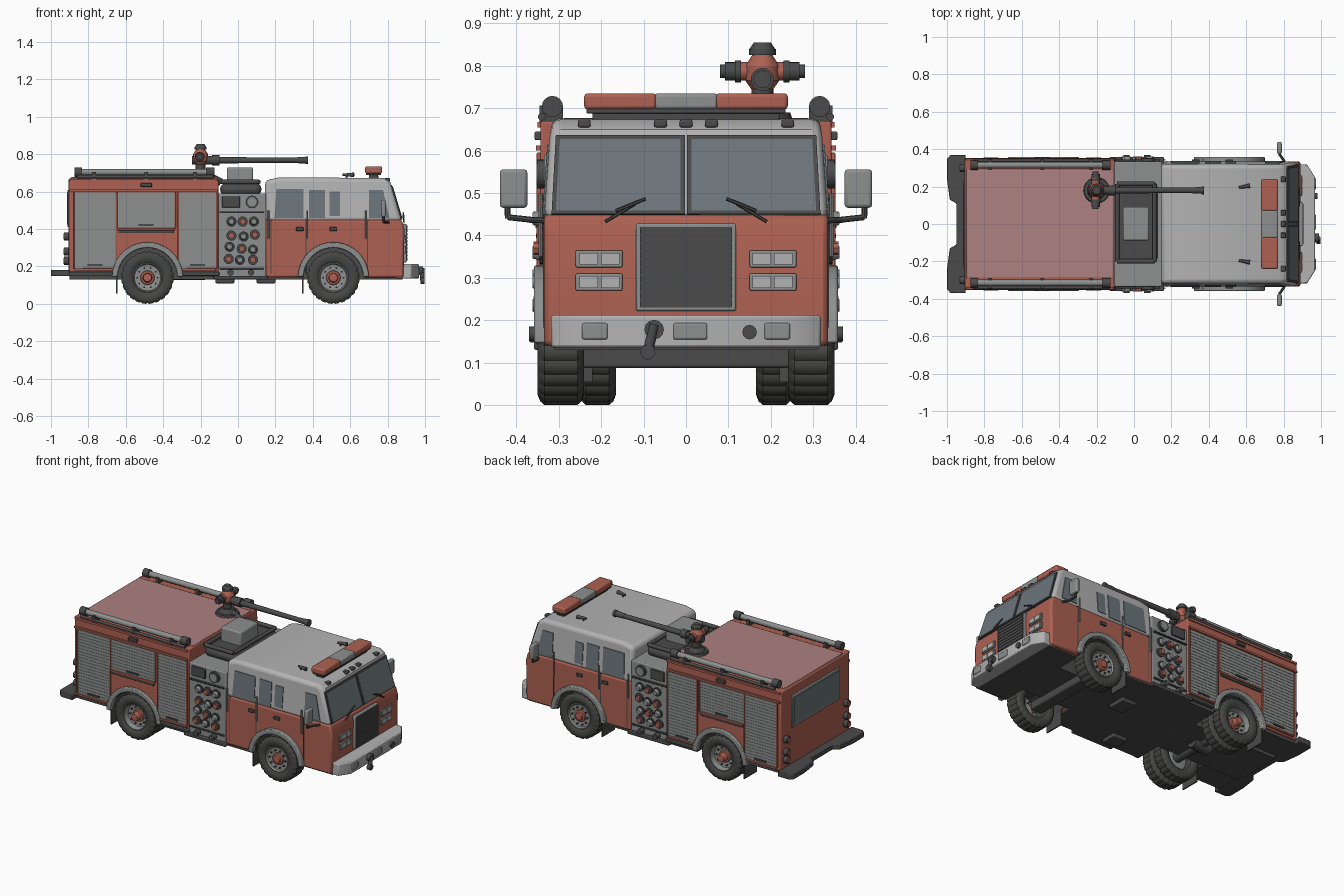
import bpy, bmesh
from math import sin, cos, pi, radians
from mathutils import Vector, Matrix


def material(name, rgb):
    m = bpy.data.materials.new(name)
    m.diffuse_color = (*rgb, 1)
    return m


RED = material("red_paint", (0.42, 0.12, 0.085))
ROOF = material("faded_red", (0.42, 0.22, 0.22))
WHITE = material("pale_paint", (0.45, 0.45, 0.45))
STEEL = material("steel", (0.27, 0.28, 0.28))
DARK = material("dark_metal", (0.07, 0.07, 0.07))
TYRE = material("rubber", (0.06, 0.06, 0.058))
GLASS = material("glass", (0.15, 0.18, 0.20))


def finish(name, bm, mat, mirror=False, bevel=0, segs=2):
    bmesh.ops.remove_doubles(bm, verts=bm.verts, dist=1e-5)
    bmesh.ops.recalc_face_normals(bm, faces=bm.faces)
    for f in bm.faces:
        f.smooth = True
    for e in bm.edges:
        e.smooth = e.calc_face_angle(0) < 0.6
    me = bpy.data.meshes.new(name)
    bm.to_mesh(me)
    bm.free()
    me.materials.append(mat)
    ob = bpy.data.objects.new(name, me)
    bpy.context.collection.objects.link(ob)
    if bevel:
        b = ob.modifiers.new("bevel", "BEVEL")
        b.width, b.segments, b.limit_method, b.angle_limit = bevel, segs, "ANGLE", radians(40)
    if mirror:
        m = ob.modifiers.new("mirror", "MIRROR")
        m.use_axis = (False, True, False)
    return ob


def boxes(name, items, mat, **kw):
    """Each item is x0, x1, y0, y1, z0, z1."""
    bm = bmesh.new()
    for x0, x1, y0, y1, z0, z1 in items:
        m = Matrix.Translation(((x0 + x1) / 2, (y0 + y1) / 2, (z0 + z1) / 2)) @ Matrix.Diagonal((x1 - x0, y1 - y0, z1 - z0, 1))
        bmesh.ops.create_cube(bm, size=1, matrix=m)
    return finish(name, bm, mat, **kw)


def slab(name, pts, vec, mat, taper=None, **kw):
    """Polygon extruded by a vector."""
    bm = bmesh.new()
    f = bm.faces.new([bm.verts.new(p) for p in pts])
    r = bmesh.ops.extrude_face_region(bm, geom=[f])
    bmesh.ops.translate(bm, vec=vec, verts=[v for v in r["geom"] if isinstance(v, bmesh.types.BMVert)])
    if taper:
        for v in bm.verts:
            v.co.y *= taper(v.co.z)
    return finish(name, bm, mat, **kw)


def rods(name, items, mat, n=16, **kw):
    """Each item is start, end, radius[, end radius]."""
    bm = bmesh.new()
    for p, q, r, *r2 in items:
        p, q = Vector(p), Vector(q)
        m = Matrix.Translation((p + q) / 2) @ (q - p).to_track_quat("Z", "Y").to_matrix().to_4x4()
        bmesh.ops.create_cone(bm, cap_ends=True, segments=n, radius1=r, radius2=r2[0] if r2 else r,
                              depth=(q - p).length, matrix=m)
    return finish(name, bm, mat, **kw)


def lathe(name, prof, cx, cz, mat, n=64, tread=0):
    """Profile of (radius, y) spun about the axle, with optional tread cuts."""
    bm = bmesh.new()
    rings = []
    for i in range(n):
        a = 2 * pi * i / n
        cut = tread if i % 4 == 0 else 0
        rings.append([bm.verts.new((cx + (r - cut * (r > 0.13)) * cos(a), y, cz + (r - cut * (r > 0.13)) * sin(a))) for r, y in prof])
    for i in range(n):
        A, B = rings[i], rings[(i + 1) % n]
        for j in range(len(prof) - 1):
            bm.faces.new((A[j], B[j], B[j + 1], A[j + 1]))
    return finish(name, bm, mat, mirror=True)


def arc(cx, cz, r, a0, a1, n=16):
    return [(cx + r * cos(radians(a0 + (a1 - a0) * i / n)), cz + r * sin(radians(a0 + (a1 - a0) * i / n))) for i in range(n + 1)]


def side(pts, y):
    return [(x, y, z) for x, z in pts]


RX, FX, AZ = -0.484, 0.51, 0.14

# Main bodies with wheel arches
body = [(-0.905, 0.17)] + arc(RX, AZ, 0.165, 169.5, 10.5) + [(-0.105, 0.17), (-0.105, 0.67), (-0.905, 0.67)]
slab("rear_body", side(body, -0.343), (0, 0.686, 0), RED, bevel=0.006)
boxes("rear_roof", [(-0.895, -0.11, -0.29, 0.29, 0.66, 0.677)], ROOF, bevel=0.004)
cab = [(0.145, 0.14)] + arc(FX, AZ, 0.165, 180, 0) + [(0.885, 0.14), (0.89, 0.40), (0.875, 0.45), (0.145, 0.45)]
slab("cab_lower", side(cab, -0.335), (0, 0.67, 0), RED, bevel=0.012)
top = [(0.145, 0.44), (0.878, 0.44), (0.815, 0.65), (0.78, 0.673), (0.22, 0.676), (0.145, 0.66)]
slab("cab_upper", side(top, -0.335), (0, 0.67, 0), WHITE, taper=lambda z: 1 if z < 0.5 else 0.95, bevel=0.022, segs=3)
boxes("pump_housing", [(-0.11, 0.15, -0.335, 0.335, 0.14, 0.59)], STEEL, bevel=0.006)
boxes("chassis", [(-0.9, 0.86, -0.16, 0.16, 0.13, 0.3), (-0.90, -0.66, -0.33, 0.33, 0.15, 0.18),
                  (-0.31, 0.34, -0.33, 0.33, 0.13, 0.17), (0.68, 0.88, -0.31, 0.31, 0.13, 0.17)], DARK)
boxes("underside_tanks", [(-0.12, -0.02, -0.30, -0.2, 0.11, 0.14), (0.1, 0.2, 0.02, 0.14, 0.11, 0.14)], DARK, bevel=0.005)


# Wheels, axles, fenders, mud flaps
def tyre_profile(y0, y1):
    half = [(0.08, 0.012), (0.09, 0.004), (0.115, 0), (0.131, 0.006), (0.14, 0.016)]
    return [(r, y1 - d) for r, d in half] + [(r, y0 + d) for r, d in reversed(half)] + [(0.08, y1 - 0.012)]


for nm, cx, y0, y1 in (("front", FX, 0.24, 0.35), ("rear_outer", RX, 0.263, 0.35), ("rear_inner", RX, 0.165, 0.252)):
    lathe(nm + "_tyre", tyre_profile(y0, y1), cx, AZ, TYRE, n=96, tread=0.005)
    dish = 0.02 if nm == "front" else 0.045
    lathe(nm + "_rim", [(0.083, y1 - 0.014), (0.076, y1 - 0.01), (0.07, y1 - dish), (0.03, y1 - dish - 0.005), (0, y1 - dish - 0.005)], cx, AZ, STEEL, n=32)
    if "inner" not in nm:
        lathe(nm + "_hub", [(0.04, y1 - dish - 0.01), (0.036, y1 - dish + 0.006), (0.026, y1 - dish + 0.008), (0.022, y1 - 0.004), (0, y1)], cx, AZ, RED, n=16)
        rods(nm + "_wheel_nuts", [((cx + x, y1 - dish - 0.01, z), (cx + x, y1 - dish + 0.01, z), 0.005)
                                  for x, z in arc(0, AZ, 0.054, 0, 324, 9)], DARK, n=6, mirror=True)
for nm, cx in (("front", FX), ("rear", RX)):
    ring = arc(cx, AZ, 0.19, 178, 2, 20) + arc(cx, AZ, 0.16, 2, 178, 20)
    slab(nm + "_fender", side(ring, 0.325), (0, 0.033, 0), STEEL, mirror=True, bevel=0.005)
    liner = arc(cx, AZ, 0.164, 176, 4, 20) + arc(cx, AZ, 0.159, 4, 176, 20)
    slab(nm + "_arch_liner", side(liner, 0.15), (0, 0.18, 0), DARK, mirror=True)
    boxes(nm + "_mud_flap", [(cx - 0.167, cx - 0.159, 0.22, 0.345, 0.055, 0.17)], DARK, mirror=True)
rods("rear_axle", [((RX, -0.3, AZ), (RX, 0.3, AZ), 0.03), ((RX - 0.06, 0, AZ), (RX + 0.06, 0, AZ), 0.05, 0.04),
                   ((RX, 0, 0.14), (0.3, 0, 0.15), 0.015)], DARK)
boxes("front_axle", [(FX - 0.04, FX + 0.04, -0.25, 0.25, 0.087, 0.14)], DARK, bevel=0.008)

# Roller shutters, rails and trim on the rear body
DOORS = [(-0.875, -0.655, 0.19, 0.595), (-0.645, -0.34, 0.405, 0.595), (-0.315, -0.118, 0.19, 0.595)]
slats, frames = [], []
for x0, x1, z0, z1 in DOORS:
    n = round((z1 - z0) / 0.019)
    s = (z1 - z0) / n
    slats += [(x0, x1, 0.338, 0.3455, z0, z1)]
    slats += [(x0, x1, 0.338, 0.3475, z0 + i * s + 0.0015, z0 + (i + 1) * s - 0.0015) for i in range(n)]
    frames += [(x0 - 0.008, x0, 0.335, 0.352, z0, z1), (x1, x1 + 0.008, 0.335, 0.352, z0, z1), (x0, x1, 0.335, 0.354, z0 - 0.012, z0)]
boxes("shutter_slats", slats, STEEL, mirror=True)
boxes("shutter_frames", frames, RED, mirror=True, bevel=0.002)
boxes("shutter_handles", [((a + b) / 2 - 0.04, (a + b) / 2 + 0.04, 0.345, 0.355, c + 0.012, c + 0.022) for a, b, c, d in DOORS], DARK, mirror=True)
boxes("body_rail", [(-0.9, -0.11, 0.335, 0.354, 0.60, 0.612), (-0.9, -0.11, 0.335, 0.35, 0.655, 0.668)], RED, mirror=True)
boxes("side_markers", [(-0.52, -0.46, 0.34, 0.357, 0.625, 0.645), (-0.64, -0.345, 0.34, 0.35, 0.378, 0.393)], DARK, mirror=True, bevel=0.003)

# Suction hoses along the roof edges
rods("suction_hoses", [((-0.86, 0.315, 0.704), (-0.15, 0.315, 0.704), 0.017)], STEEL, mirror=True)
rods("hose_couplings", [((-0.875, 0.315, 0.704), (-0.835, 0.315, 0.704), 0.025), ((-0.17, 0.315, 0.704), (-0.125, 0.315, 0.704), 0.025),
                        ((-0.86, 0.34, 0.68), (-0.13, 0.34, 0.68), 0.009)], DARK, mirror=True)
boxes("hose_brackets", [(x, x + 0.02, 0.29, 0.345, 0.665, 0.706) for x in (-0.78, -0.5, -0.24)], DARK, mirror=True)

# Rear step, window and lamps
step = [(-1, -0.24), (-1, -0.35), (-0.98, -0.37), (-0.90, -0.37), (-0.90, 0.37), (-0.98, 0.37), (-1, 0.35), (-1, 0.24),
        (-0.985, 0.13), (-0.95, 0.11), (-0.95, -0.11), (-0.985, -0.13)]
slab("rear_step", [(x, y, 0.148) for x, y in step], (0, 0, 0.034), DARK, bevel=0.004)
boxes("rear_window_frame", [(-0.912, -0.90, -0.24, 0.24, 0.41, 0.61)], STEEL, bevel=0.004)
boxes("rear_window", [(-0.915, -0.90, -0.222, 0.222, 0.425, 0.595)], GLASS)
rods("tail_lamps", [((-0.93, 0.3, z), (-0.90, 0.3, z), 0.022) for z in (0.23, 0.28, 0.36)], DARK, mirror=True)
rods("tail_lamp_lenses", [((-0.934, 0.3, z), (-0.92, 0.3, z), 0.016) for z in (0.23, 0.28, 0.36)], RED, mirror=True)

# Pump panel: gauges, outlets, caps
PORTS = [(-0.035, 0.44), (0.025, 0.44), (0.085, 0.44), (-0.035, 0.365), (0.03, 0.36), (0.09, 0.37),
         (-0.045, 0.305), (0.02, 0.295), (0.08, 0.29), (-0.05, 0.24), (0.01, 0.235), (0.08, 0.235)]
rods("pump_gauges", [((0.075, 0.33, 0.545), (0.075, 0.35, 0.545), 0.034)] + [((x, 0.33, z), (x, 0.345, z), 0.027) for x, z in PORTS], DARK, n=20, mirror=True)
rods("pump_outlets", [((x, 0.34, z), (x, 0.362, z), 0.021, 0.014) for x, z in PORTS[::2]] + [((0.075, 0.34, 0.545), (0.075, 0.353, 0.545), 0.025)], STEEL, n=12, mirror=True)
rods("pump_caps", [((x, 0.34, z), (x, 0.36, z), 0.016) for x, z in PORTS[1::2]], RED, n=8, mirror=True)
boxes("pump_panel_trim", [(-0.085, 0.01, 0.33, 0.345, 0.515, 0.575), (-0.1, 0.14, 0.33, 0.345, 0.485, 0.495),
                          (-0.1, 0.14, 0.33, 0.343, 0.185, 0.195)], DARK, mirror=True, bevel=0.003)
boxes("running_board", [(-0.13, 0.16, 0.30, 0.358, 0.13, 0.15), (-0.3, -0.1, 0.30, 0.352, 0.15, 0.17)], DARK, mirror=True, bevel=0.004)
rods("low_inlets", [((x, 0.33, 0.168), (x, 0.37, 0.168), 0.017) for x in (-0.04, 0.07)], DARK, n=12, mirror=True)

# Deck behind the cab
boxes("deck_tray", [(-0.095, 0.125, -0.21, 0.225, 0.58, 0.645)], DARK, bevel=0.03, segs=4)
boxes("deck_locker", [(-0.06, 0.08, -0.088, 0.092, 0.63, 0.73)], STEEL, bevel=0.008)
DECK = [(-0.09, -0.20), (0.11, -0.20), (0.11, 0.215), (-0.09, 0.215)]
rods("deck_pipe", [((*DECK[i], 0.652), (*DECK[(i + 1) % 4], 0.652), 0.012) for i in range(4)]
     + [((-0.09, 0.18, 0.65), (-0.17, 0.18, 0.69), 0.02)], DARK, n=12)

# Water cannon
C = (-0.2, 0.18)


def up(z0, z1, *r):
    return ((*C, z0), (*C, z1), *r)


rods("cannon_base", [up(0.67, 0.69, 0.072, 0.066), up(0.69, 0.715, 0.05, 0.036), up(0.715, 0.75, 0.026),
                     up(0.825, 0.84, 0.032), up(0.84, 0.855, 0.03, 0.02)], DARK, n=20)
rods("cannon_body", [up(0.745, 0.765, 0.026, 0.04), up(0.765, 0.8, 0.04), up(0.8, 0.828, 0.04, 0.022),
                     ((-0.205, 0.115, 0.787), (-0.205, 0.245, 0.787), 0.022)], RED, n=20)
rods("cannon_wheels", [((-0.205, 0.18 + s * a, 0.787), (-0.205, 0.18 + s * b, 0.787), r) for s in (-1, 1)
                       for a, b, r in ((0.05, 0.064, 0.026), (0.064, 0.088, 0.022), (0.088, 0.1, 0.016))], DARK)
rods("cannon_barrel", [((-0.245, 0.18, 0.768), (-0.13, 0.18, 0.768), 0.022), ((-0.14, 0.18, 0.768), (-0.10, 0.18, 0.768), 0.027),
                       ((-0.11, 0.18, 0.768), (0.31, 0.18, 0.768), 0.017, 0.014), ((0.30, 0.18, 0.768), (0.36, 0.18, 0.768), 0.015, 0.018),
                       ((0.36, 0.18, 0.768), (0.375, 0.18, 0.768), 0.021)], DARK, n=20)


# Cab glass
def wind(t0, t1, b0, b1, z0, z1, dx):
    f = lambda z: 0.878 - (z - 0.44) * 0.3 + dx
    return [(f(z0), b0, z0), (f(z0), b1, z0), (f(z1), t1, z1), (f(z1), t0, z1)]


slab("windscreen_surround", wind(0.002, 0.307, 0.002, 0.317, 0.448, 0.634, -0.008), (0.011, 0, 0.003), DARK, mirror=True)
slab("windscreen", wind(0.013, 0.298, 0.013, 0.307, 0.457, 0.625, -0.002), (0.008, 0, 0.002), GLASS, mirror=True)
WIN = [[(0.195, 0.46), (0.35, 0.46), (0.35, 0.615), (0.205, 0.615)], [(0.38, 0.46), (0.465, 0.46), (0.465, 0.61), (0.38, 0.61)],
       [(0.49, 0.47), (0.545, 0.47), (0.545, 0.60), (0.49, 0.60)], [(0.70, 0.46), (0.81, 0.46), (0.775, 0.61), (0.70, 0.61)]]
for i, w in enumerate(WIN):
    leaned = [(x, 0.334 if z < 0.5 else 0.323, z) for x, z in w]
    slab(f"side_window_{i + 1}", leaned, (0, 0.004, 0), GLASS, mirror=True)
boxes("door_gaps", [(x, x + 0.005, 0.33, 0.337, 0.16, 0.45) for x in (0.175, 0.36, 0.69)], DARK, mirror=True)
rods("grab_rails", [((x, 0.343, 0.35), (x, 0.343, 0.50), 0.005) for x in (0.163, 0.37, 0.685)], STEEL, n=8, mirror=True)
boxes("door_handles", [(0.31, 0.35, 0.33, 0.345, 0.39, 0.41), (0.49, 0.53, 0.33, 0.345, 0.39, 0.41)], DARK, mirror=True, bevel=0.003)
rods("wipers", [((0.888, 0.19, 0.433), (0.882, 0.12, 0.475), 0.004), ((0.884, 0.095, 0.487), (0.887, 0.165, 0.458), 0.004)], DARK, n=6, mirror=True)

# Grille and headlamps
boxes("grille_frame", [(0.88, 0.902, -0.118, 0.118, 0.222, 0.428)], STEEL, bevel=0.004)
boxes("grille_mesh", [(0.89, 0.904, -0.108, 0.108, 0.23, 0.42)] + [(0.89, 0.907, -0.108, 0.108, 0.233 + i * 0.019, 0.247 + i * 0.019) for i in range(10)], DARK)
boxes("headlamp_frames", [(0.88, 0.898, 0.15, 0.26, z, z + 0.04) for z in (0.27, 0.325)], STEEL, mirror=True, bevel=0.003)
boxes("headlamps", [(0.89, 0.902, y, y + 0.043, z, z + 0.028) for y in (0.157, 0.208) for z in (0.276, 0.331)], WHITE, mirror=True)

# Front bumper
bump = [(0.84, -0.318), (0.925, -0.318), (0.968, -0.25), (0.968, 0.25), (0.925, 0.318), (0.84, 0.318)]
slab("front_bumper", [(x, y, 0.136) for x, y in bump], (0, 0, 0.076), WHITE, bevel=0.006)
boxes("bumper_lamps", [(0.95, 0.973, 0.185, 0.245, 0.155, 0.193), (0.95, 0.973, -0.245, -0.185, 0.155, 0.193),
                       (0.95, 0.973, -0.03, 0.05, 0.155, 0.193)], STEEL, bevel=0.004)
rods("tow_hook", [((0.96, -0.075, 0.178), (0.99, -0.075, 0.178), 0.023), ((0.985, -0.075, 0.19), (0.985, -0.09, 0.125), 0.012),
                  ((0.975, -0.09, 0.125), (0.998, -0.09, 0.125), 0.018), ((0.96, 0.15, 0.172), (0.98, 0.15, 0.172), 0.017)], DARK, n=12)

# Light bar, roof markers and horns
boxes("light_bar", [(0.68, 0.77, -0.24, -0.07, 0.697, 0.735), (0.68, 0.77, 0.07, 0.24, 0.697, 0.735)], RED, bevel=0.008)
boxes("light_bar_centre", [(0.68, 0.77, -0.075, 0.075, 0.697, 0.735)], STEEL, bevel=0.008)
boxes("light_bar_mount", [(0.685, 0.765, -0.235, 0.235, 0.688, 0.70), (0.7, 0.75, -0.22, 0.22, 0.665, 0.69)], DARK, bevel=0.003)
boxes("roof_markers", [(0.785, 0.812, y - 0.015, y + 0.015, 0.655, 0.673) for y in (-0.24, -0.06, 0, 0.06, 0.24)], DARK, bevel=0.004)
rods("roof_horns", [((0.56, 0.195, 0.69), (0.62, 0.205, 0.69), 0.006, 0.012), ((0.58, 0.198, 0.67), (0.58, 0.198, 0.69), 0.006)], DARK, n=12, mirror=True)

# Mirrors
boxes("mirrors", [(0.765, 0.79, 0.374, 0.439, 0.465, 0.556)], STEEL, mirror=True, bevel=0.008)
rods("mirror_arms", [((0.81, 0.325, 0.435), (0.78, 0.37, 0.437), 0.007), ((0.78, 0.365, 0.437), (0.778, 0.42, 0.443), 0.007),
                     ((0.778, 0.42, 0.44), (0.778, 0.422, 0.48), 0.007)], DARK, n=8, mirror=True)
